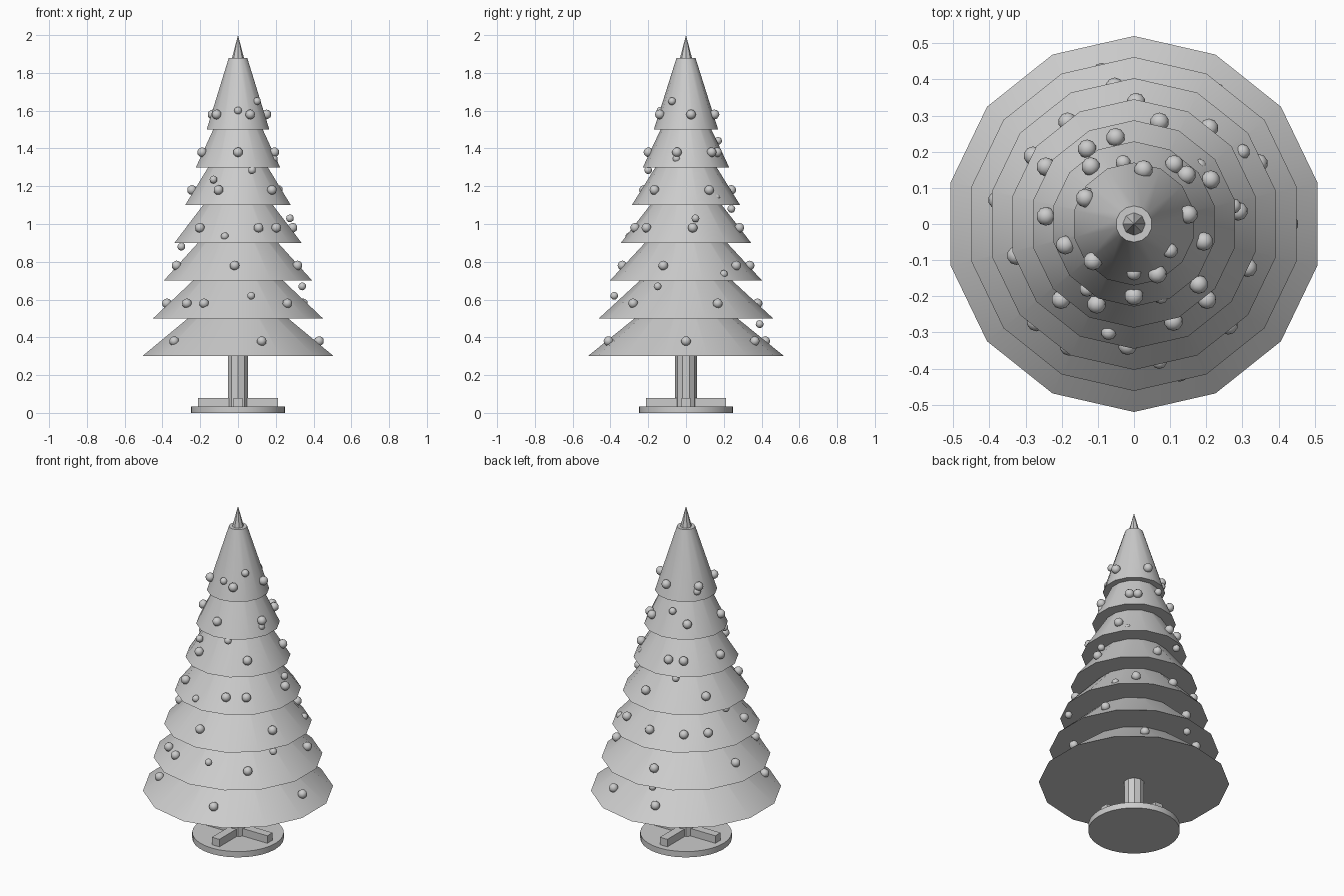
import bpy
import math
from mathutils import Matrix, Vector

cube = bpy.data.objects.get("Cube")
if cube:
    bpy.data.objects.remove(cube, do_unlink=True)

# One plain grey for the whole model
grey = bpy.data.materials.new("plain_grey")
grey.use_nodes = True
COLOUR = (0.6, 0.6, 0.6, 1)
grey.diffuse_color = COLOUR
grey.node_tree.nodes["Principled BSDF"].inputs["Base Color"].default_value = COLOUR


def finish(name):
    obj = bpy.context.object
    obj.name = name
    obj.data.materials.append(grey)
    bpy.ops.object.shade_smooth_by_angle(angle=math.radians(30))
    return obj


def cone(name, sides, bottom, top, low, high):
    bpy.ops.mesh.primitive_cone_add(vertices=sides, radius1=bottom, radius2=top,
                                    depth=high - low, location=(0, 0, (low + high) / 2))
    return finish(name)


# Stand: round plate, crossed bars and trunk
cone("base_plate", 32, 0.25, 0.25, 0, 0.035)
for name, size in (("foot_bar_across", (0.426, 0.05, 0.05)),
                   ("foot_bar_along", (0.05, 0.426, 0.05))):
    bpy.ops.mesh.primitive_cube_add(size=1, location=(0, 0, 0.055))
    bpy.context.object.scale = size
    bpy.ops.object.transform_apply(location=False, rotation=False, scale=True)
    finish(name)
cone("trunk", 10, 0.057, 0.057, 0.035, 0.32)

# Foliage tiers, each a truncated cone
TIERS, STEP, HEIGHT, TOP = 7, 0.2, 0.38, 0.05


def tier_base(i):
    return 0.3 + STEP * i, 0.52 - 0.0583 * i


for i in range(TIERS):
    low, radius = tier_base(i)
    cone(f"foliage_tier_{i + 1}", 14, radius, TOP, low, low + HEIGHT)
cone("tip_spike", 8, 0.034, 0, 1.87, 2.0)

# Baubles: angles in degrees around each tier, lowest first
ROWS = [
    (0, 58, 102, 218, 287),
    (26, 98, 170, 225, 242, 313),
    (52, 89, 123, 146, 195, 267, 339),
    (7, 76, 147, 226, 292, 314),
    (30, 102, 122, 175, 245, 317),
    (43, 56, 127, 197, 270, 346),
    (10, 80, 152, 222, 295),
]
baubles = []
for i, row in enumerate(ROWS):
    low, radius = tier_base(i)
    r = radius - (radius - TOP) * 0.08 / HEIGHT + 0.008
    for angle in row:
        a = math.radians(angle)
        baubles.append((Vector((r * math.cos(a), r * math.sin(a), low + 0.08)), 0.026))

# Smaller scattered baubles
EXTRAS = [
    (0.34, -0.15, 0.67), (0.07, -0.38, 0.62), (-0.3, 0.05, 0.88), (0.275, 0.05, 1.03),
    (-0.07, -0.3, 0.935), (0.3, 0.2, 0.735), (-0.13, -0.18, 1.235), (0.074, -0.2, 1.285),
    (0, -0.135, 1.6), (0.1, -0.074, 1.65), (-0.03, 0.17, 1.44), (-0.05, 0.39, 0.47),
    (-0.13, 0.08, 1.55), (-0.1, 0.24, 1.08), (0.19, -0.05, 1.345), (0.18, 0.16, 1.14),
]
baubles += [(Vector(p), 0.021) for p in EXTRAS]

for n, (centre, size) in enumerate(baubles, 1):
    bpy.ops.mesh.primitive_ico_sphere_add(subdivisions=2, radius=size, location=centre)
    finish(f"bauble_{n}")
